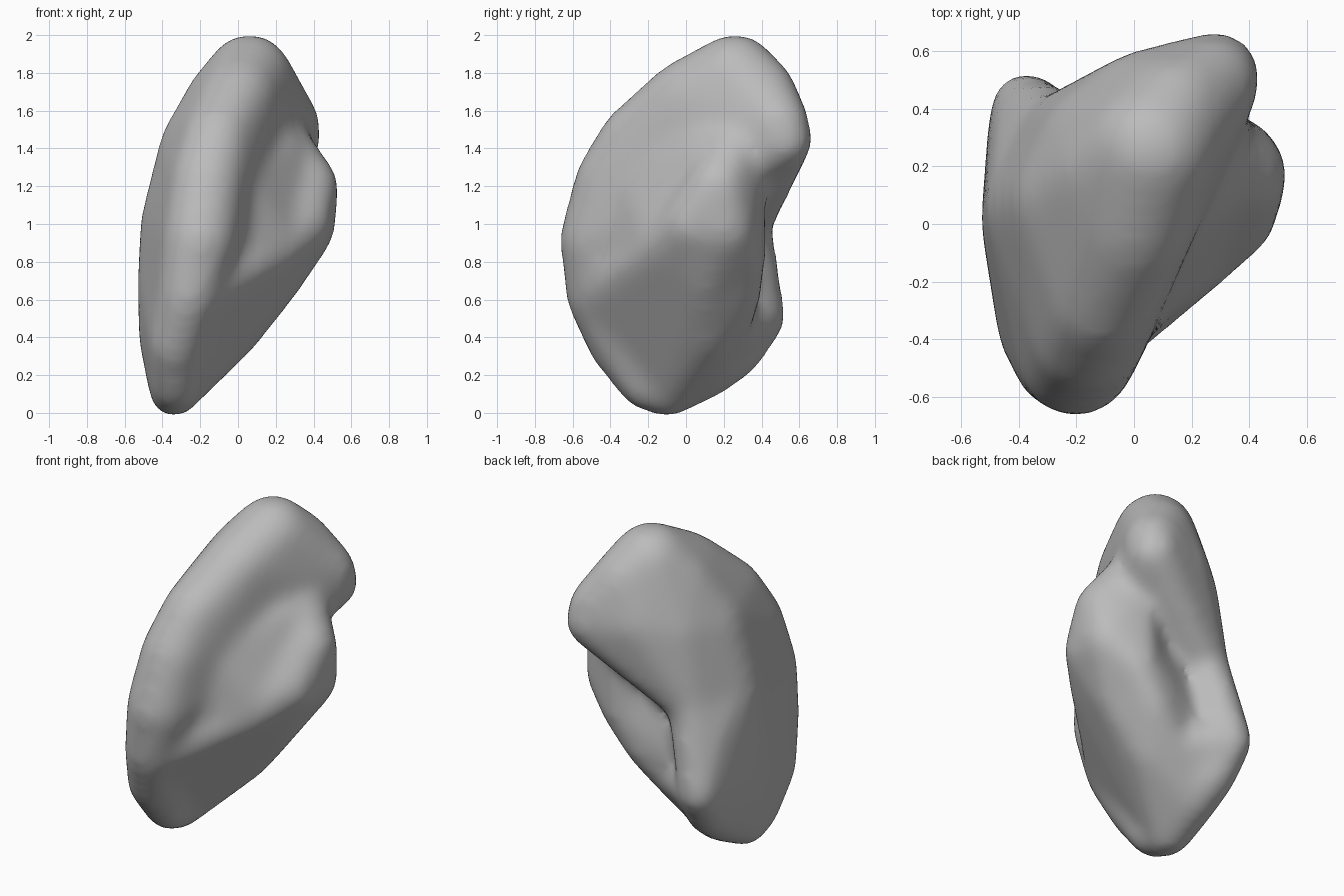
import bpy
import bmesh
from math import sqrt

cube = bpy.data.objects.get("Cube")
if cube:
    bpy.data.objects.remove(cube, do_unlink=True)

# Extra radius (squared) that the final smoothing takes away again
MELT_ALLOWANCE = 0.0085

# Each mass of the boulder is a rounded hull stretched over a few balls (x, y, z, radius)
front_ridge = (-0.2, -0.47, 0.92, 0.18)
low_ridge = (-0.26, -0.48, 0.62, 0.13)
plate_edge = (-0.26, 0.32, 1.0, 0.1)
left_belly = (-0.3, 0.05, 1.0, 0.2)
toe = (-0.33, -0.22, 0.15, 0.1)
foot = (-0.34, -0.1, 0.1, 0.09)
heel = (-0.33, 0.12, 0.22, 0.11)
bump = (-0.38, 0.41, 0.5, 0.08)
underside = (-0.05, 0.11, 0.45, 0.15)
lump_base = (0.2, 0.1, 0.7, 0.1)
lump_front = (0.2, -0.1, 0.88, 0.12)
lump_rim = (0.22, 0.29, 0.82, 0.1)
lump_top = (0.25, 0.25, 1.37, 0.14)
low_rim = (0.08, 0.27, 0.62, 0.09)

masses = {
    "upper_plate": [
        (0.06, 0.26, 1.78, 0.21), (0.0, 0.0, 1.66, 0.19),
        (0.14, 0.4, 1.7, 0.16), (0.27, 0.49, 1.53, 0.14),
        (0.29, 0.52, 1.44, 0.12), (-0.08, 0.18, 1.65, 0.18),
        (0.03, 0.43, 1.47, 0.15), (-0.13, 0.29, 1.42, 0.17),
        (-0.11, -0.27, 1.44, 0.17), (-0.16, -0.39, 1.22, 0.18),
        (-0.2, 0.08, 1.4, 0.2), left_belly, front_ridge, plate_edge,
    ],
    "lower_plate": [
        front_ridge, low_ridge, left_belly, plate_edge, bump, toe, foot, heel,
        (-0.33, -0.38, 0.36, 0.11), (-0.34, 0.0, 0.72, 0.17),
        (-0.36, 0.0, 0.4, 0.14), (-0.37, 0.28, 0.8, 0.09),
        (-0.35, 0.27, 0.32, 0.1),
    ],
    "side_lump": [
        (0.37, 0.17, 1.2, 0.14), (0.34, 0.2, 0.98, 0.15),
        (0.34, 0.03, 1.0, 0.13), (0.0, 0.1, 0.95, 0.16),
        lump_front, lump_top, lump_rim, lump_base,
    ],
    "saddle": [
        (-0.03, -0.23, 1.2, 0.12), (0.1, -0.05, 1.24, 0.12),
        (0.2, 0.12, 1.36, 0.13), (-0.1, -0.32, 0.9, 0.11),
        lump_front, lump_top,
    ],
    "belly": [
        underside, foot, heel, low_ridge, lump_base, lump_front,
        (-0.1, 0.0, 0.9, 0.15), low_rim,
    ],
    "back_slope": [
        (0.3, 0.22, 1.15, 0.13), lump_rim, low_rim, underside,
        (-0.1, 0.14, 1.1, 0.11), (-0.2, 0.2, 0.6, 0.11),
    ],
    "trough_lip": [bump, underside, heel, foot, (-0.3, 0.0, 0.45, 0.15)],
}


def rounded_hull(balls):
    """Mesh of the convex hull around a group of balls."""
    cloud = bmesh.new()
    for x, y, z, radius in balls:
        grown = sqrt(radius * radius + MELT_ALLOWANCE)
        made = bmesh.ops.create_icosphere(cloud, subdivisions=3, radius=grown)
        bmesh.ops.translate(cloud, verts=made["verts"], vec=(x, y, z))
    hull = bmesh.new()
    for v in cloud.verts:
        hull.verts.new(v.co)
    cloud.free()
    bmesh.ops.convex_hull(hull, input=hull.verts[:])
    loose = [v for v in hull.verts if not v.link_faces]
    bmesh.ops.delete(hull, geom=loose, context="VERTS")
    bmesh.ops.recalc_face_normals(hull, faces=hull.faces[:])
    mesh = bpy.data.meshes.new("hull")
    hull.to_mesh(mesh)
    hull.free()
    return mesh


# Gather the masses into one mesh
joined = bmesh.new()
for balls in masses.values():
    part = rounded_hull(balls)
    joined.from_mesh(part)
    bpy.data.meshes.remove(part)
rock_mesh = bpy.data.meshes.new("boulder")
joined.to_mesh(rock_mesh)
joined.free()
boulder = bpy.data.objects.new("boulder", rock_mesh)
bpy.context.collection.objects.link(boulder)

# Fuse them and melt the seams into soft valleys
fuse = boulder.modifiers.new("fuse", "REMESH")
fuse.mode = "VOXEL"
fuse.voxel_size = 0.03
fuse.use_smooth_shade = True
melt = boulder.modifiers.new("melt", "SMOOTH")
melt.factor = 0.5
melt.iterations = 26

# Plain grey stone
stone = bpy.data.materials.new("grey_stone")
stone.use_nodes = True
grey = (0.5, 0.5, 0.5, 1.0)
stone.diffuse_color = grey
shader = next(n for n in stone.node_tree.nodes if n.type == "BSDF_PRINCIPLED")
shader.inputs["Base Color"].default_value = grey
rock_mesh.materials.append(stone)
